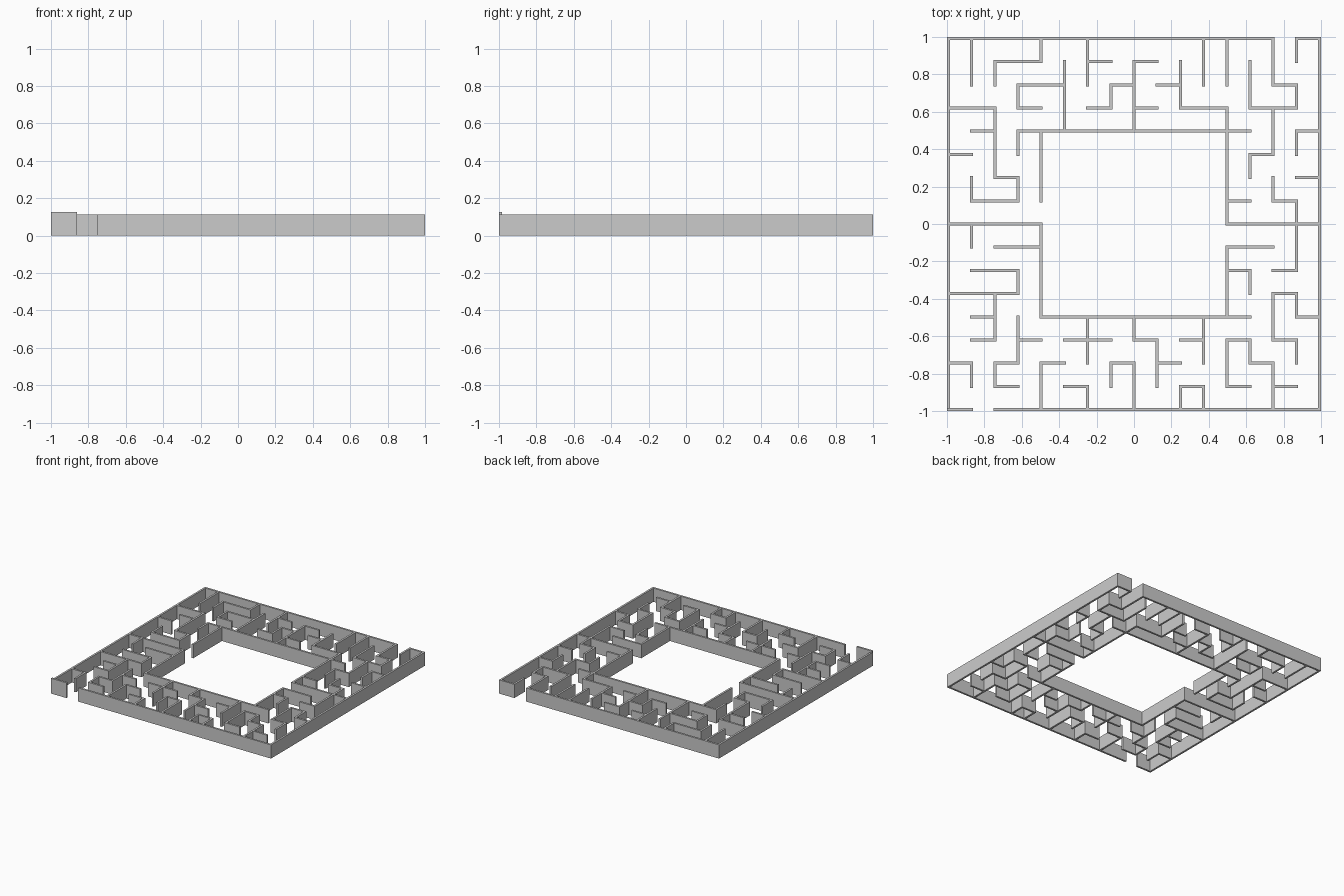
import bpy, bmesh

if "Cube" in bpy.data.objects:
    bpy.data.objects.remove(bpy.data.objects["Cube"])

T = 0.016            # wall thickness
P = (2 - T) / 16     # grid pitch of the 16 x 16 maze
H = 0.112            # wall height
H_ENTRY = 0.125      # taller entrance wall

# Walls running along x: grid row (0 = back) -> (first column, last column) runs
rows = {
    0: [(0, 14), (15, 16)],
    1: [(2, 4), (6, 7), (8, 9)],
    2: [(3, 5), (7, 8), (9, 10), (14, 15)],
    3: [(0, 2), (3, 4), (6, 7), (8, 9), (10, 12), (13, 15)],
    4: [(1, 2), (3, 13), (15, 16)],
    5: [(0, 1), (13, 14)],
    6: [(2, 3), (15, 16)],
    7: [(1, 3), (12, 13), (14, 15)],
    8: [(0, 4), (12, 16)],
    9: [(2, 4), (12, 14)],
    10: [(1, 3), (12, 13), (14, 15)],
    11: [(0, 3), (14, 15)],
    12: [(1, 2), (4, 13), (15, 16)],
    13: [(1, 2), (3, 4), (5, 7), (8, 9), (10, 11), (12, 13), (14, 15)],
    14: [(0, 1), (2, 3), (4, 5), (7, 8), (9, 10), (13, 14)],
    15: [(2, 3), (5, 6), (10, 11), (12, 13), (14, 15)],
    16: [(2, 16)],
}

# Walls running along y: grid column (0 = left) -> (first row, last row) runs
columns = {
    0: [(0, 16)],
    1: [(0, 2), (6, 7), (8, 9), (14, 15)],
    2: [(1, 2), (3, 6), (11, 13), (14, 15)],
    3: [(2, 3), (4, 5), (6, 7), (10, 11), (12, 14)],
    4: [(0, 1), (4, 7), (8, 12), (14, 16)],
    5: [(1, 4)],
    6: [(0, 2), (12, 14), (15, 16)],
    7: [(2, 3), (14, 15)],
    8: [(1, 4), (12, 13), (14, 16)],
    9: [(13, 15)],
    10: [(1, 3), (15, 16)],
    11: [(0, 2), (12, 14), (15, 16)],
    12: [(0, 2), (3, 8), (9, 12), (13, 15)],
    13: [(1, 3), (5, 6), (10, 11), (13, 14)],
    14: [(0, 2), (3, 5), (6, 7), (11, 13), (14, 16)],
    15: [(0, 1), (2, 3), (4, 5), (7, 10), (11, 12), (13, 14)],
    16: [(0, 16)],
}


def coord(k):
    """Fine grid line: even = near side of a wall, odd = far side."""
    return -1 + (k // 2) * P + (k % 2) * T


def build(name, cells, height):
    """Extrude a set of fine grid cells into one clean solid."""
    bm = bmesh.new()
    verts = {}

    def vert(a, b):
        if (a, b) not in verts:
            verts[a, b] = bm.verts.new((coord(a), -coord(b), 0))
        return verts[a, b]

    for a, b in sorted(cells):
        bm.faces.new([vert(a, b), vert(a + 1, b), vert(a + 1, b + 1), vert(a, b + 1)])
    ext = bmesh.ops.extrude_face_region(bm, geom=bm.faces[:], use_keep_orig=True)
    top = [g for g in ext["geom"] if isinstance(g, bmesh.types.BMVert)]
    bmesh.ops.translate(bm, verts=top, vec=(0, 0, height))
    bmesh.ops.recalc_face_normals(bm, faces=bm.faces[:])
    mesh = bpy.data.meshes.new(name)
    bm.to_mesh(mesh)
    bm.free()
    obj = bpy.data.objects.new(name, mesh)
    bpy.context.collection.objects.link(obj)
    return obj


# Maze walls: every run covers its posts and the spans between them
cells = set()
for j, runs in rows.items():
    for a, b in runs:
        cells |= {(k, 2 * j) for k in range(2 * a, 2 * b + 1)}
for i, runs in columns.items():
    for a, b in runs:
        cells |= {(2 * i, k) for k in range(2 * a, 2 * b + 1)}
cells.discard((0, 32))   # corner post belongs to the entrance wall
build("maze_walls", cells, H)

# Taller wall beside the front entrance
build("entrance_wall", {(k, 32) for k in range(3)}, H_ENTRY)
